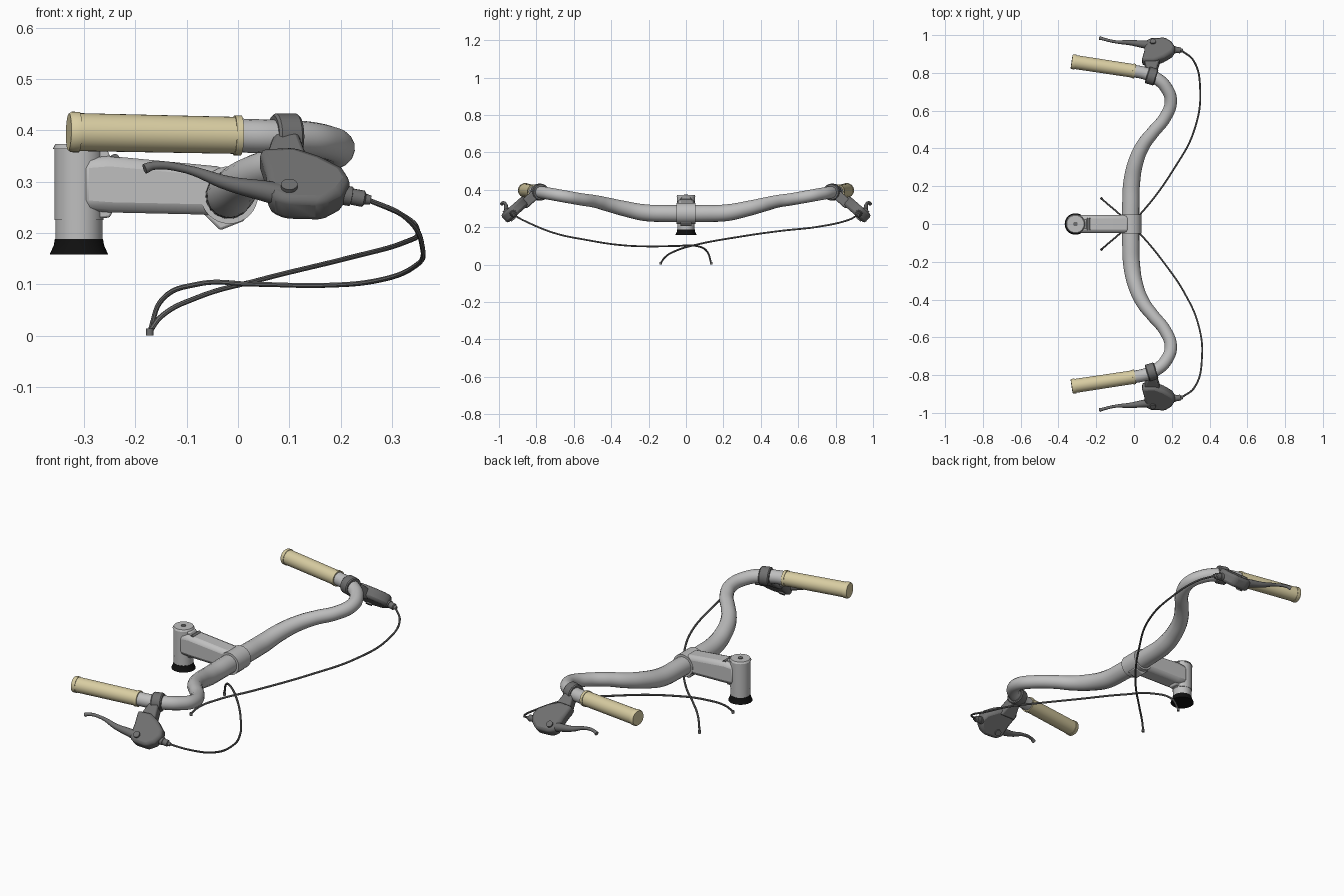
import bpy, bmesh, math
from mathutils import Vector

if "Cube" in bpy.data.objects:
    bpy.data.objects.remove(bpy.data.objects["Cube"])


def material(name, r, g, b, rough=0.5):
    m = bpy.data.materials.new(name)
    m.use_nodes = True
    m.diffuse_color = (r, g, b, 1)
    node = next(n for n in m.node_tree.nodes if n.type == 'BSDF_PRINCIPLED')
    node.inputs["Base Color"].default_value = (r, g, b, 1)
    node.inputs["Roughness"].default_value = rough
    return m


SILVER = material("silver metal", 0.52, 0.52, 0.52)
DARK = material("dark grey metal", 0.16, 0.16, 0.16)
CREAM = material("cream grip", 0.69, 0.61, 0.36)
BLACK = material("black rubber", 0.005, 0.005, 0.005)


def smooth(ob):
    bpy.ops.object.select_all(action='DESELECT')
    ob.select_set(True)
    bpy.context.view_layer.objects.active = ob
    bpy.ops.object.shade_smooth_by_angle(angle=math.radians(35))


def finish(name, bm, mat, bevel=0.0):
    bmesh.ops.recalc_face_normals(bm, faces=bm.faces)
    me = bpy.data.meshes.new(name)
    bm.to_mesh(me)
    bm.free()
    ob = bpy.data.objects.new(name, me)
    bpy.context.collection.objects.link(ob)
    me.materials.append(mat)
    if bevel:
        mod = ob.modifiers.new("Bevel", 'BEVEL')
        mod.width = bevel
        mod.segments = 2
        mod.limit_method = 'ANGLE'
    smooth(ob)
    return ob


def lathe(name, start, end, profile, mat, sides=32):
    """Turn (fraction along axis, radius) pairs around the line start-end."""
    start, end = Vector(start), Vector(end)
    axis = end - start
    rot = axis.to_track_quat('Z', 'Y')
    bm = bmesh.new()
    rings = []
    for t, r in profile:
        rings.append([bm.verts.new(start + axis * t + rot @ Vector(
            (r * math.cos(math.tau * i / sides), r * math.sin(math.tau * i / sides), 0)))
            for i in range(sides)])
    for a, b in zip(rings, rings[1:]):
        for i in range(sides):
            j = (i + 1) % sides
            bm.faces.new((a[i], a[j], b[j], b[i]))
    bm.faces.new(rings[0])
    bm.faces.new(rings[-1])
    return finish(name, bm, mat)


def rod(name, start, end, r, mat, r2=None):
    return lathe(name, start, end, [(0, r), (1, r if r2 is None else r2)], mat)


def prism(name, outline, origin, u, v, w, low, high, mat, bevel):
    """Extrude an outline in the u, v plane along w."""
    origin, u, v, w = map(Vector, (origin, u, v, w))
    bm = bmesh.new()
    a, b = ([bm.verts.new(origin + u * p + v * q + w * h) for p, q in outline]
            for h in (low, high))
    bm.faces.new(a)
    bm.faces.new(b)
    for i in range(len(a)):
        j = (i + 1) % len(a)
        bm.faces.new((a[i], a[j], b[j], b[i]))
    return finish(name, bm, mat, bevel)


def tube(name, points, radii, mat, sides=4, steps=8):
    """Smooth round tube through points, each with its own radius."""
    cu = bpy.data.curves.new(name, 'CURVE')
    cu.dimensions = '3D'
    cu.bevel_depth = 1.0
    cu.bevel_resolution = sides
    cu.resolution_u = steps
    cu.use_fill_caps = True
    sp = cu.splines.new('BEZIER')
    sp.bezier_points.add(len(points) - 1)
    for bp, co, r in zip(sp.bezier_points, points, radii):
        bp.co = co
        bp.radius = r
        bp.handle_left_type = bp.handle_right_type = 'AUTO'
    cu.materials.append(mat)
    ob = bpy.data.objects.new(name, cu)
    bpy.context.collection.objects.link(ob)
    bpy.ops.object.select_all(action='DESELECT')
    ob.select_set(True)
    bpy.context.view_layer.objects.active = ob
    bpy.ops.object.convert(target='MESH')
    smooth(bpy.context.view_layer.objects.active)


# Handlebar: one half, mirrored across the middle
half = [(0, .81, .39), (.06, .797, .388), (.12, .77, .386), (.17, .722, .378),
        (.195, .65, .365), (.165, .565, .35), (.1, .485, .338), (.05, .42, .322),
        (.01, .33, .3), (-.012, .22, .278), (-.017, .1, .274)]
half_r = [.033] * 6 + [.034, .037, .041, .045, .046]
other = [(x, -y, z) for x, y, z in reversed(half)]
tube("handlebar", half + other, half_r + half_r[::-1], SILVER, sides=6)

# Stem
X = -.31
rod("stem_head", (X, 0, .225), (X, 0, .366), .048, SILVER)
rod("stem_cap", (X, 0, .364), (X, 0, .373), .051, SILVER, .046)
rod("stem_bolt", (X, 0, .37), (X, 0, .376), .012, DARK)
rod("steerer_collar", (X, 0, .18), (X, 0, .226), .046, SILVER)
lathe("headset_cone", (X, 0, .188), (X, 0, .158),
      [(0, .047), (.4, .049), (.85, .055), (1, .057)], BLACK)
Y = (0, 1, 0)
XA, ZA, O = (1, 0, 0), (0, 0, 1), (0, 0, 0)
prism("stem_arm", [(-.31, .345), (-.25, .35), (-.02, .328), (-.02, .23), (-.07, .236),
                   (-.25, .24), (-.31, .245)], O, XA, ZA, Y, -.048, .048, SILVER, .02)
rod("bar_clamp", (-.017, -.05, .274), (-.017, .05, .274), .056, SILVER)
prism("clamp_lug", [(-.07, .24), (-.035, .205), (.015, .225), (0, .25)],
      O, XA, ZA, Y, -.03, .03, SILVER, .005)
prism("upper_head_lug", [(-.285, .32), (-.285, .364), (-.255, .362), (-.24, .33)],
      O, XA, ZA, Y, -.025, .025, SILVER, .004)
prism("lower_head_lug", [(-.285, .25), (-.285, .228), (-.25, .23), (-.24, .25)],
      O, XA, ZA, Y, -.025, .025, SILVER, .004)
rod("head_pinch_bolt", (-.24, -.032, .345), (-.24, .032, .345), .009, DARK)

# Grips and brake levers at both ends of the bar
for side, s in (("front", -1), ("back", 1)):
    def at(x, y, z):
        return (x, s * y, z)

    lathe(side + "_grip", at(.006, .809, .39), at(-.33, .86, .397),
          [(0, .035), (0, .039), (.04, .039), (.04, .036), (.94, .037),
           (.94, .0395), (.985, .0395), (1, .036)], CREAM)

    lathe(side + "_lever_band", at(.117, .775, .388), at(.069, .79, .388),
          [(0, .041), (.1, .045), (.9, .045), (1, .041)], DARK)

    # Lever plane slopes outward and down from the band
    base = at(0, .785, .388)
    down, out = (0, s * .75, -.66), (0, s * .66, .75)
    prism(side + "_lever_neck", [(.07, .02), (.118, .02), (.14, .11), (.05, .11)],
          base, XA, down, out, -.022, .03, DARK, .008)
    prism(side + "_lever_body",
          [(.04, .08), (.11, .075), (.16, .1), (.205, .135), (.22, .17), (.2, .21),
           (.165, .238), (.09, .235), (.06, .215), (.055, .15)],
          base, XA, down, out, -.014, .044, DARK, .014)
    rod(side + "_lever_pivot", at(.1, .921, .24), at(.1, .969, .295), .016, DARK)

    tube(side + "_lever_blade",
         [at(.11, .945, .268), at(.06, .95, .28), at(-.02, .96, .297), at(-.1, .965, .324),
          at(-.165, .98, .331), at(-.182, .985, .325)],
         [.024, .021, .014, .008, .008, .01], DARK)
    lathe(side + "_cable_adjuster", at(.19, .925, .277), at(.258, .918, .264),
          [(0, .02), (.45, .019), (.46, .016), (.8, .016), (.85, .011), (1, .009)], DARK, 16)

# Cables crossing under the stem
back_cable = [(.25, .92, .266), (.315, .865, .238), (.35, .72, .205), (.32, .5, .18),
              (.21, .29, .15), (.04, .06, .108), (-.08, -.055, .074),
              (-.15, -.115, .037), (-.172, -.135, .008)]
front_cable = [(.25, -.92, .266), (.32, -.865, .235), (.36, -.7, .168), (.34, -.53, .132),
               (.27, -.37, .107), (.17, -.22, .098), (.03, -.05, .1),
               (-.08, .055, .1), (-.148, .113, .07), (-.172, .135, .008)]
for name, path in (("back", back_cable), ("front", front_cable)):
    tube(name + "_cable", path, [.005] * len(path), DARK, sides=2, steps=10)
    x, y, z = path[-1]
    rod(name + "_cable_end", (x, y, 0), (x, y, .014), .007, DARK)
